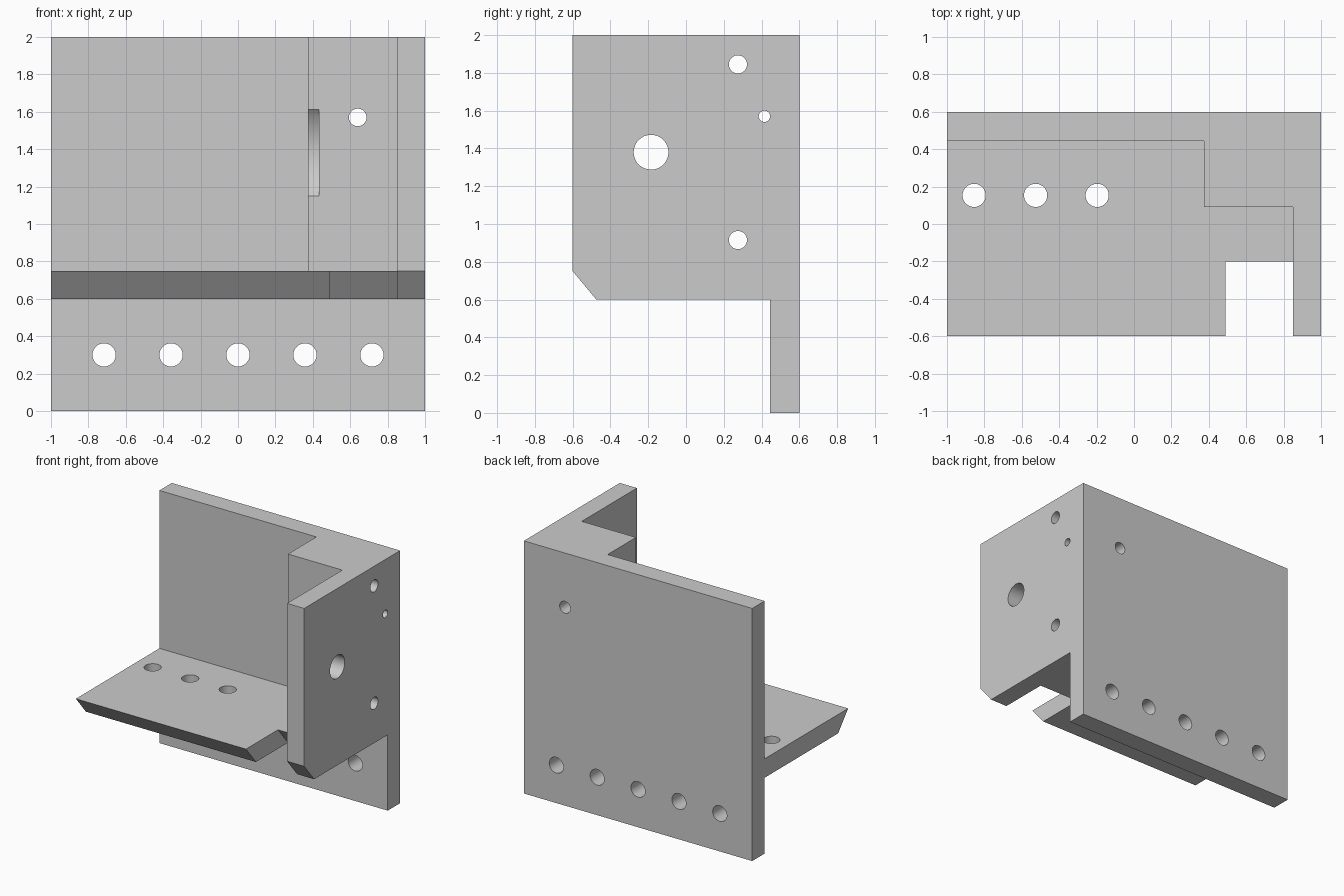
import bpy, bmesh
from mathutils import Matrix, Vector

default = bpy.data.objects.get("Cube")
if default:
    bpy.data.objects.remove(default, do_unlink=True)

grey = bpy.data.materials.new("plain grey")
grey.use_nodes = True
grey.diffuse_color = (0.6, 0.6, 0.6, 1)
grey.node_tree.nodes["Principled BSDF"].inputs["Base Color"].default_value = (0.6, 0.6, 0.6, 1)


def add_object(name, bm):
    bmesh.ops.recalc_face_normals(bm, faces=bm.faces)
    mesh = bpy.data.meshes.new(name)
    bm.to_mesh(mesh)
    bm.free()
    mesh.materials.append(grey)
    obj = bpy.data.objects.new(name, mesh)
    bpy.context.collection.objects.link(obj)
    return obj


def prism(name, outline, axis, start, end):
    """Extrude an outline along x (outline in y, z) or z (outline in x, y)."""
    bm = bmesh.new()
    place = {"x": lambda a, b: (start, a, b), "z": lambda a, b: (a, b, start)}[axis]
    face = bm.faces.new([bm.verts.new(place(a, b)) for a, b in outline])
    top = bmesh.ops.extrude_face_region(bm, geom=[face])["geom"]
    length = end - start
    move = Vector((length, 0, 0)) if axis == "x" else Vector((0, 0, length))
    bmesh.ops.translate(bm, vec=move, verts=[g for g in top if isinstance(g, bmesh.types.BMVert)])
    return add_object(name, bm)


def rod(name, axis, start, end, radius):
    """Cylinder between two points along a main axis."""
    start, end = Vector(start), Vector(end)
    turn = {"x": Matrix.Rotation(1.5707963, 4, "Y"),
            "y": Matrix.Rotation(1.5707963, 4, "X"),
            "z": Matrix.Identity(4)}[axis]
    bm = bmesh.new()
    bmesh.ops.create_cone(bm, cap_ends=True, segments=48, radius1=radius, radius2=radius,
                          depth=(end - start).length,
                          matrix=Matrix.Translation((start + end) / 2) @ turn)
    return add_object(name, bm)


# Solid blank
bracket = prism("bracket", [(-0.6, 0), (0.6, 0), (0.6, 2), (-0.6, 2)], "x", -1, 1)

cutters = [
    # Space under the shelf, with the sloped front edge
    prism("underside_cutter", [(-0.7, -0.1), (0.445, -0.1), (0.445, 0.6),
                               (-0.475, 0.6), (-0.6, 0.75), (-0.7, 0.87)], "x", -1.1, 1.1),
    # Open space above the shelf, around the corner block
    prism("pocket_cutter", [(-1.1, -0.7), (0.85, -0.7), (0.85, 0.09), (0.375, 0.09),
                            (0.375, 0.445), (-1.1, 0.445)], "z", 0.75, 2.1),
    # Notch between shelf and side flange, with a sloped back
    prism("notch_cutter", [(-0.7, 0.5), (0.008, 0.5), (-0.2, 0.75),
                           (-0.2, 0.9), (-0.7, 0.9)], "x", 0.49, 0.85),
    # Round relief in the corner block
    rod("relief_cutter", "x", (0.2, -0.185, 1.38), (0.433, -0.185, 1.38), 0.36),
]

# Side flange holes
for y, z, r in [(-0.185, 1.38, 0.092), (0.275, 1.845, 0.048),
                (0.275, 0.915, 0.048), (0.415, 1.57, 0.03)]:
    cutters.append(rod("flange_hole_cutter", "x", (0.2, y, z), (1.1, y, z), r))

# Back plate holes: lower row and the one through the corner block
for i in range(-2, 3):
    x = i * 0.358
    cutters.append(rod("plate_hole_cutter", "y", (x, 0.3, 0.3), (x, 0.7, 0.3), 0.062))
cutters.append(rod("block_hole_cutter", "y", (0.64, 0, 1.57), (0.64, 0.7, 1.57), 0.047))

# Shelf holes
for i in range(3):
    x = -0.855 + i * 0.329
    cutters.append(rod("shelf_hole_cutter", "z", (x, 0.153, 0.5), (x, 0.153, 0.9), 0.062))

# Cut, apply and remove the cutters
bpy.ops.object.select_all(action="DESELECT")
bpy.context.view_layer.objects.active = bracket
bracket.select_set(True)
for cutter in cutters:
    cutter.hide_render = True
    mod = bracket.modifiers.new("cut", "BOOLEAN")
    mod.operation = "DIFFERENCE"
    mod.solver = "EXACT"
    mod.object = cutter
    bpy.ops.object.modifier_apply(modifier=mod.name)
    bpy.data.objects.remove(cutter, do_unlink=True)

bpy.ops.object.shade_smooth_by_angle(angle=0.5)
